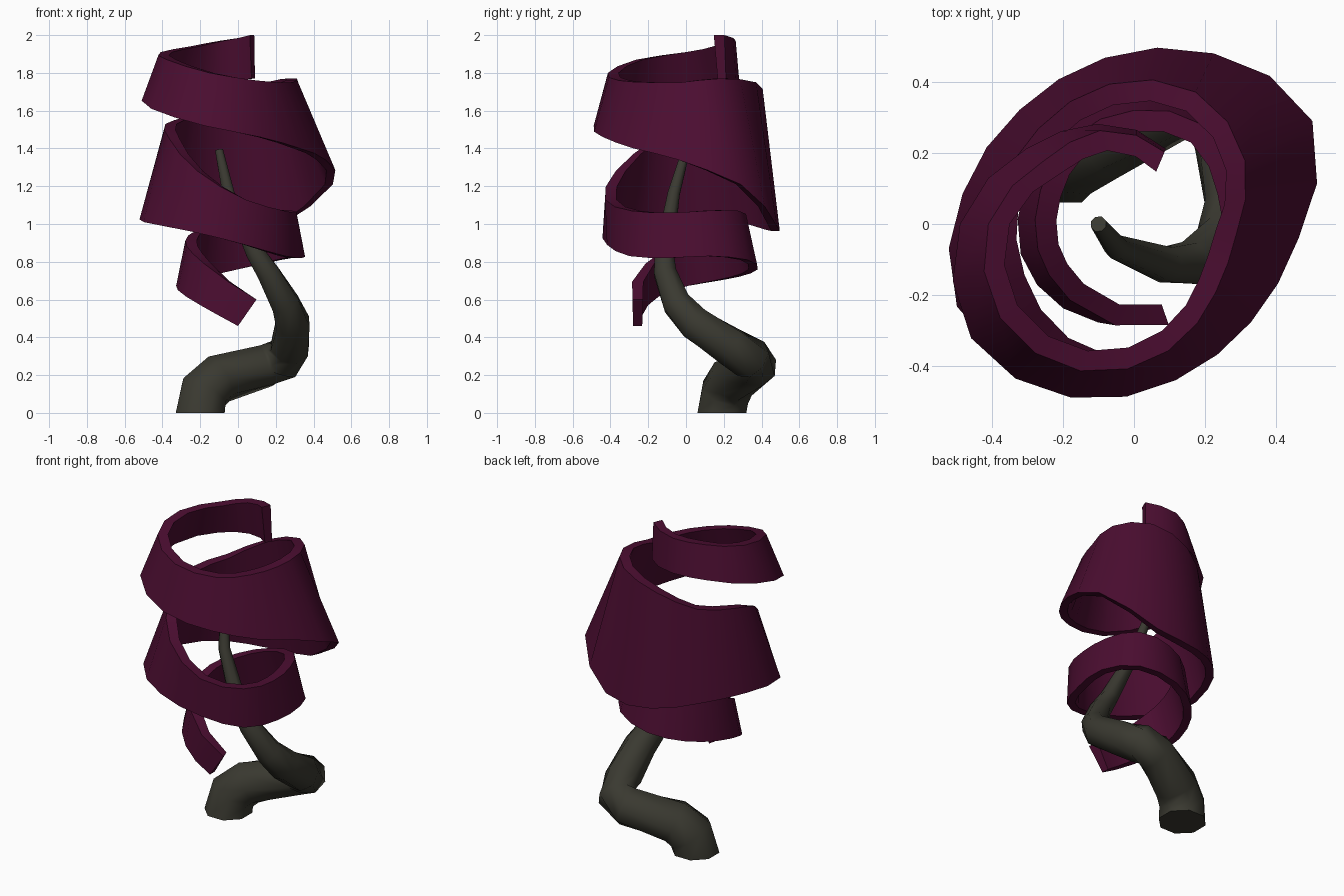
import bpy, bmesh
from math import radians, cos, sin
from mathutils import Vector

default_cube = bpy.data.objects.get("Cube")
if default_cube:
    bpy.data.objects.remove(default_cube, do_unlink=True)


def make_material(name, colour):
    material = bpy.data.materials.new(name)
    material.use_nodes = True
    material.diffuse_color = colour
    material.node_tree.nodes["Principled BSDF"].inputs["Base Color"].default_value = colour
    return material


def loft(name, rings, material, smooth_angle):
    """Join matching rings of points into one closed, capped object."""
    bm = bmesh.new()
    loops = [[bm.verts.new(point) for point in ring] for ring in rings]
    for lower, upper in zip(loops, loops[1:]):
        count = len(lower)
        for i in range(count):
            j = (i + 1) % count
            bm.faces.new((lower[i], lower[j], upper[j], upper[i]))
    bm.faces.new(loops[0])
    bm.faces.new(loops[-1])
    bmesh.ops.recalc_face_normals(bm, faces=bm.faces)
    mesh = bpy.data.meshes.new(name)
    bm.to_mesh(mesh)
    bm.free()
    mesh.materials.append(material)
    part = bpy.data.objects.new(name, mesh)
    bpy.context.collection.objects.link(part)
    bpy.ops.object.select_all(action="DESELECT")
    part.select_set(True)
    bpy.context.view_layer.objects.active = part
    bpy.ops.object.shade_smooth_by_angle(angle=radians(smooth_angle))
    return part


def polar(radius, degrees, height):
    angle = radians(degrees)
    return Vector((radius * cos(angle), radius * sin(angle), height))


def add_midpoints(rows):
    """Insert a smoothly interpolated row between each pair of rows."""
    result = [rows[0]]
    for i in range(len(rows) - 1):
        before, start = rows[max(i - 1, 0)], rows[i]
        end, after = rows[i + 1], rows[min(i + 2, len(rows) - 1)]
        # At the two tips the outer neighbour is missing, so use a plain average
        weight = 1 / 16 if 0 < i < len(rows) - 2 else 0
        result.append([
            (s + e) * (.5 + weight) - (b + a) * weight
            for b, s, e, a in zip(before, start, end, after)
        ])
        result.append(end)
    return result


purple = make_material("dark purple leaf", (0.070, 0.004, 0.030, 1))
bark = make_material("dark olive bark", (0.042, 0.041, 0.030, 1))

# Twisting trunk: centre x, y, z and radius, from the ground to the tip
trunk_path = [
    (-.2, .19, 0, .14), (-.18, .21, .11, .138), (-.1, .25, .18, .132),
    (.15, .365, .25, .118), (.24, .345, .285, .114), (.275, .235, .35, .108),
    (.29, .045, .475, .095), (.25, -.05, .58, .08), (.16, -.11, .74, .064),
    (.09, -.115, .85, .053), (-.05, -.065, 1.16, .035), (-.1, 0, 1.39, .023),
]
SIDES = 8
centres = [Vector(p[:3]) for p in trunk_path]
up = Vector((0, 0, 1))
trunk_rings = []
for i, centre in enumerate(centres):
    before = centres[max(i - 1, 0)]
    after = centres[min(i + 1, len(centres) - 1)]
    # Each ring faces halfway between its neighbouring segments
    tangent = (after - centre).normalized() + (centre - before).normalized()
    turn = up.rotation_difference(tangent if i else up)
    radius = trunk_path[i][3]
    trunk_rings.append([
        centre + turn @ polar(radius, 360 * (k + .5) / SIDES, 0) for k in range(SIDES)
    ])
loft("trunk", trunk_rings, bark, 60)

# Spiral leaf ribbon: top radius, top height, bottom radius, bottom height,
# at even turns from the upper tip down to the lower tip
ribbon_profile = [
    (.22, 2, .23, 1.77), (.28, 1.97, .3, 1.76), (.31, 1.94, .37, 1.74),
    (.41, 1.91, .49, 1.69), (.46, 1.87, .56, 1.61), (.44, 1.8, .52, 1.52),
    (.37, 1.76, .455, 1.46), (.3, 1.75, .43, 1.4), (.29, 1.75, .465, 1.34),
    (.36, 1.77, .58, 1.21), (.41, 1.75, .53, .99), (.4, 1.67, .475, .97),
    (.38, 1.57, .455, 1.01), (.39, 1.53, .49, 1.03), (.4, 1.45, .55, 1.01),
    (.43, 1.28, .49, .96), (.43, 1.13, .42, .89), (.38, 1.07, .39, .83),
    (.32, 1.06, .35, .82), (.31, 1.07, .37, .83), (.34, 1.07, .4, .81),
    (.32, 1.03, .38, .76), (.3, .98, .34, .72), (.28, .94, .325, .69),
    (.28, .88, .33, .65), (.28, .79, .31, .57), (.3, .6, .28, .46),
]
START, STEP = 75, 35
TOP_THICKNESS, LOW_THICKNESS = .06, .048
rows = []
for i, (top_r, top_z, low_r, low_z) in enumerate(ribbon_profile):
    angle = START + STEP * i
    rows.append([angle, top_r, top_z, angle, low_r, low_z])
# The upper tip reaches a little further round, the lower tip is cut at a slant
rows[0][0] -= 8
rows[0][3] -= 8
rows[-1][0] += 24
rows[-1][3] += 5

loft("spiral_leaf", [
    [
        polar(top_r, top_angle, top_z),
        polar(low_r, low_angle, low_z),
        polar(low_r - LOW_THICKNESS, low_angle, low_z),
        polar(top_r - TOP_THICKNESS, top_angle, top_z),
    ]
    for top_angle, top_r, top_z, low_angle, low_r, low_z in add_midpoints(rows)
], purple, 45)
